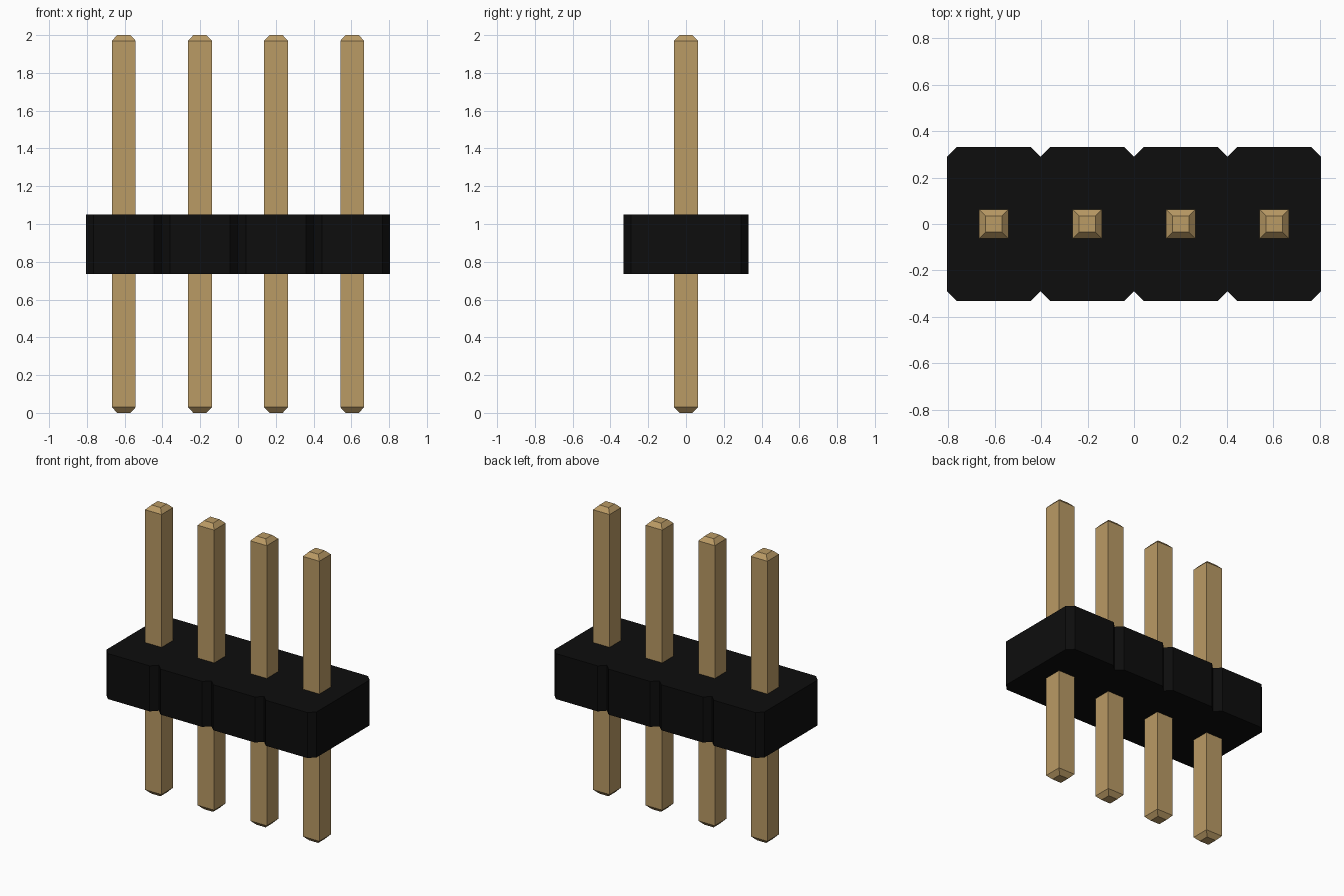
import bpy
import bmesh

cube = bpy.data.objects.get("Cube")
if cube:
    bpy.data.objects.remove(cube, do_unlink=True)

PITCH = 0.403
COUNT = 4
DEPTH = 0.332      # half depth of the housing
CHAMFER = 0.042
PIN = 0.063        # half width of a pin
TIP = 0.035        # half width of its blunt end


def make_material(name, color):
    mat = bpy.data.materials.new(name)
    mat.use_nodes = True
    mat.diffuse_color = color
    mat.node_tree.nodes["Principled BSDF"].inputs["Base Color"].default_value = color
    return mat


def loft(name, sections, mat):
    """Join matching outlines, given as (points, z), into a capped solid."""
    bm = bmesh.new()
    rings = [[bm.verts.new((x, y, z)) for x, y in pts] for pts, z in sections]
    n = len(rings[0])
    for low, high in zip(rings, rings[1:]):
        for i in range(n):
            j = (i + 1) % n
            bm.faces.new((low[i], low[j], high[j], high[i]))
    bm.faces.new(rings[0][::-1])
    bm.faces.new(rings[-1])
    bmesh.ops.recalc_face_normals(bm, faces=bm.faces)
    mesh = bpy.data.meshes.new(name)
    bm.to_mesh(mesh)
    bm.free()
    mesh.materials.append(mat)
    obj = bpy.data.objects.new(name, mesh)
    bpy.context.collection.objects.link(obj)
    return obj


def square(h):
    return [(-h, -h), (h, -h), (h, h), (-h, h)]


black = make_material("black plastic", (0.004, 0.004, 0.004, 1))
gold = make_material("gold metal", (0.49, 0.325, 0.13, 1))
centers = [(i - (COUNT - 1) / 2) * PITCH for i in range(COUNT)]

# Housing: front edge with a V notch between positions, then the same edge turned round
front = [(-COUNT * PITCH / 2, CHAMFER - DEPTH)]
for cx in centers:
    half = PITCH / 2
    front += [(cx - half + CHAMFER, -DEPTH), (cx + half - CHAMFER, -DEPTH),
              (cx + half, CHAMFER - DEPTH)]
outline = front + [(-x, -y) for x, y in front]
loft("housing", [(outline, 0.735), (outline, 1.05)], black)

# Pins with tapered ends
for number, cx in enumerate(centers, 1):
    pin = loft(f"pin_{number}", [(square(TIP), 0), (square(PIN), 0.03),
                                 (square(PIN), 1.97), (square(TIP), 2)], gold)
    pin.location.x = cx
